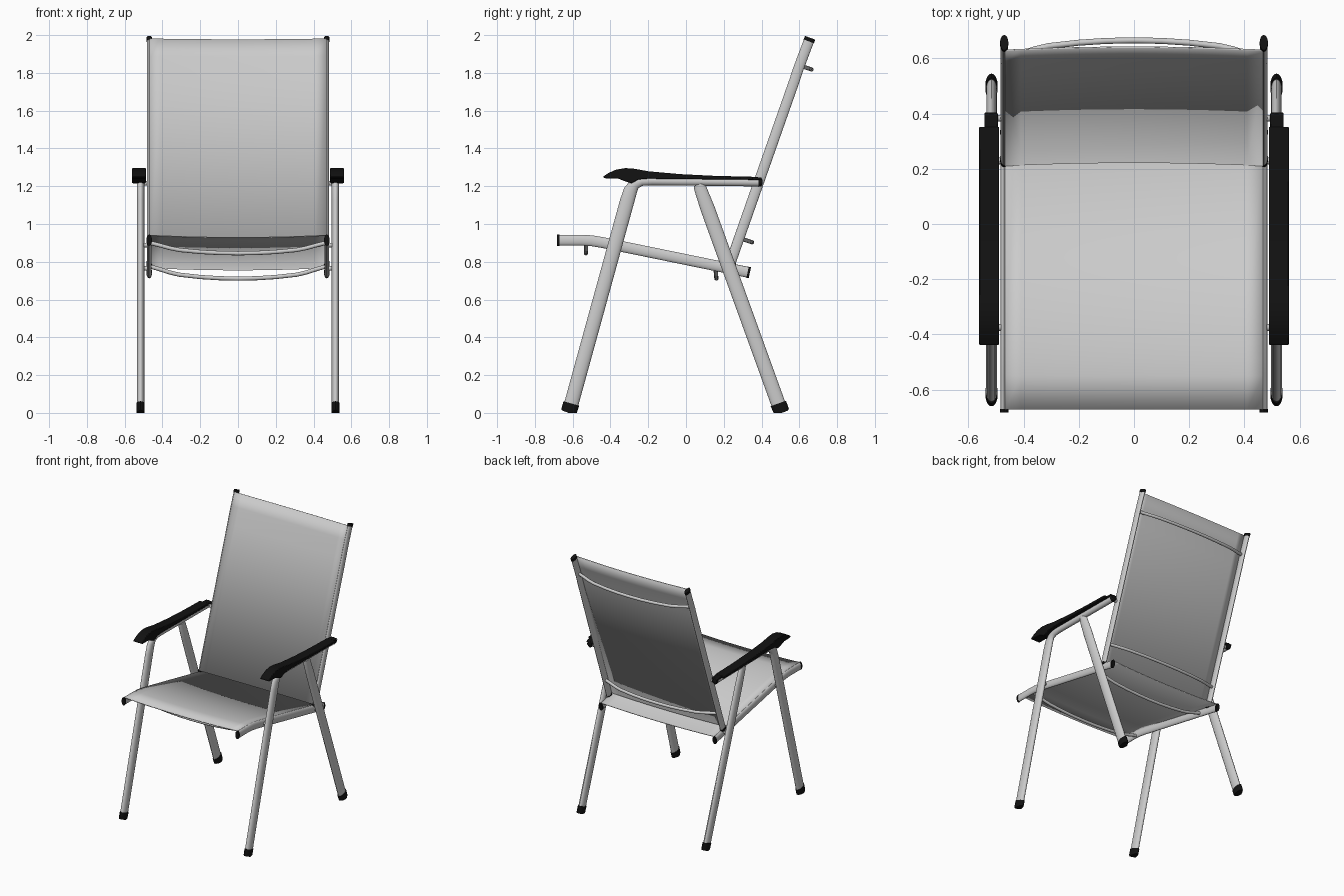
import bpy, bmesh
from math import cos, sin, pi
from mathutils import Vector as V

if "Cube" in bpy.data.objects:
    bpy.data.objects.remove(bpy.data.objects["Cube"])

black = bpy.data.materials.new("black_plastic")
black.diffuse_color = (0.006, 0.006, 0.006, 1)
black.use_nodes = True
black.node_tree.nodes["Principled BSDF"].inputs["Base Color"].default_value = black.diffuse_color


def finish(name, bm, mat=None, mirror=False, smooth=True):
    bmesh.ops.recalc_face_normals(bm, faces=bm.faces)
    me = bpy.data.meshes.new(name)
    bm.to_mesh(me)
    bm.free()
    ob = bpy.data.objects.new(name, me)
    bpy.context.collection.objects.link(ob)
    if mat:
        me.materials.append(mat)
    if smooth:
        bpy.ops.object.select_all(action='DESELECT')
        ob.select_set(True)
        bpy.context.view_layer.objects.active = ob
        bpy.ops.object.shade_smooth_by_angle(angle=0.6)
    if mirror:
        ob.modifiers.new("mirror", 'MIRROR')
    return ob


def tangents(pts):
    n = len(pts)
    return [(pts[min(i + 1, n - 1)] - pts[max(i - 1, 0)]).normalized() for i in range(n)]


def sweep(name, pts, side, a, b, mat=None, mirror=False, seg=20):
    """Oval tube along a flat path; a = half width along side, b = half height(s)."""
    pts = [V(p) for p in pts]
    b = b if isinstance(b, list) else [b] * len(pts)
    bm = bmesh.new()
    rings = []
    for p, t, h in zip(pts, tangents(pts), b):
        up = t.cross(side).normalized()
        ring = []
        for k in range(seg):
            co = p + side * a * cos(2 * pi * k / seg) + up * h * sin(2 * pi * k / seg)
            co.z = max(co.z, 0)
            ring.append(bm.verts.new(co))
        rings.append(ring)
    for r, s in zip(rings, rings[1:]):
        for k in range(seg):
            j = (k + 1) % seg
            bm.faces.new((r[k], r[j], s[j], s[k]))
    bm.faces.new(rings[0])
    bm.faces.new(rings[-1])
    return finish(name, bm, mat, mirror)


X = V((1, 0, 0))


def side_tube(name, x, yz, a, b, mat=None):
    return sweep(name, [(x, y, z) for y, z in yz], X, a, b, mat, True)


# Front legs bending back into the arm tubes, and rear legs
LX = 0.516
side_tube("front_leg_and_arm", LX,
          [(-.612, .03), (-.312, 1.12), (-.293, 1.18), (-.27, 1.212), (-.235, 1.226),
           (-.18, 1.228), (.385, 1.222)],
          .02, [.038, .038, .036, .029, .024, .023, .023])
side_tube("rear_leg", LX, [(.495, .03), (.115, 1.08), (.075, 1.19), (.068, 1.21)],
          .019, [.038, .038, .033, .028])
side_tube("arm_end_cap", LX, [(.383, 1.222), (.398, 1.222), (.404, 1.222)], .02, [.025, .024, .012], black)

# Feet
side_tube("front_foot", LX, [(-.622, 0), (-.619, .008), (-.607, .05)], .022, [.036, .043, .043], black)
side_tube("rear_foot", LX, [(.507, 0), (.504, .008), (.489, .05)], .022, [.036, .043, .043], black)

# Seat rails and back tubes
RX = 0.47
seat_path = [(-.672, .914), (-.55, .914), (-.5, .911), (-.44, .901), (.328, .744)]
back_path = [(.236, .795), (.575, 1.76), (.593, 1.815), (.617, 1.88), (.652, 1.972)]
side_tube("seat_rail", RX, seat_path, .013, .028)
side_tube("back_tube", RX, back_path, .013, .027)
side_tube("seat_front_cap", RX, [(-.682, .914), (-.67, .914)], .015, .03, black)
side_tube("seat_rear_cap", RX, [(.326, .7445), (.338, .742)], .015, .03, black)
side_tube("back_top_cap", RX, [(.65, 1.967), (.657, 1.986)], .015, .029, black)
side_tube("back_bottom_cap", RX, [(.232, .783), (.238, .8)], .015, .029, black)


# Fabric panels stretched over the rails, sagging slightly in the middle
def fabric(name, path, off, sag, cols=16, half=.468):
    pts = [V((0, y, z)) for y, z in path]
    bm = bmesh.new()
    rows = []
    for p, t in zip(pts, tangents(pts)):
        n = X.cross(t)
        row = []
        for i in range(cols + 1):
            u = 2 * i / cols - 1
            row.append(bm.verts.new(p + n * (off - sag * (1 - u * u)) + X * half * u))
        rows.append(row)
    for r, s in zip(rows, rows[1:]):
        for i in range(cols):
            bm.faces.new((r[i], r[i + 1], s[i + 1], s[i]))
    ob = finish(name, bm)
    sol = ob.modifiers.new("thickness", 'SOLIDIFY')
    sol.thickness = .006
    sol.offset = 0


fabric("seat_fabric", seat_path, .026, .012)
fabric("back_fabric", back_path, .025, .012)


# Bowed cross bars behind the back and below the seat
def bar(name, y, z, d):
    d = V((0, *d))
    depth = d.length
    d.normalize()
    prof = [(.465, 0), (.42, .2), (.36, .5), (.31, .68), (.2, .87), (.1, .97)]
    prof = [(-x, f) for x, f in prof] + [(0, 1)] + prof[::-1]
    sweep(name, [V((x, y, z)) + d * depth * f for x, f in prof], X.cross(d), .011, .011, seg=12)


bar("upper_back_bar", .6, 1.84, (.065, -.022))
bar("lower_back_bar", .285, .925, (.065, -.022))
bar("seat_front_bar", -.53, .9, (0, -.055))
bar("seat_rear_bar", .155, .775, (.006, -.064))

# Armrests: a side profile extruded sideways
top = [(-.44, 1.25), (-.41, 1.27), (-.37, 1.288), (-.32, 1.296), (-.27, 1.292), (-.2, 1.279),
       (-.03, 1.264), (.15, 1.255), (.352, 1.25)]
bottom = [(.352, 1.234), (-.2, 1.24), (-.25, 1.236), (-.29, 1.215), (-.32, 1.225), (-.36, 1.241), (-.43, 1.242)]


def pad(name, yz, x0, x1):
    bm = bmesh.new()
    f = bm.faces.new([bm.verts.new((x0, y, z)) for y, z in yz])
    ext = bmesh.ops.extrude_face_region(bm, geom=[f])
    bmesh.ops.translate(bm, vec=(x1 - x0, 0, 0),
                        verts=[v for v in ext['geom'] if isinstance(v, bmesh.types.BMVert)])
    ob = finish(name, bm, black, True)
    bev = ob.modifiers.new("bevel", 'BEVEL')
    bev.width = .004
    bev.segments = 2


pad("armrest", top + bottom, .488, .561)
pad("armrest_tail", [(.34, 1.249), (.395, 1.247), (.405, 1.235), (.34, 1.232)], .493, .542)


# Pivot pins joining the frames
for name, y, z in (("arm_pivot", .383, 1.215), ("front_pivot", -.375, .888), ("rear_pivot", .228, .765)):
    sweep(name, [(.465, y, z), (.52, y, z)], V((0, 1, 0)), .012, .012, None, True, 12)
